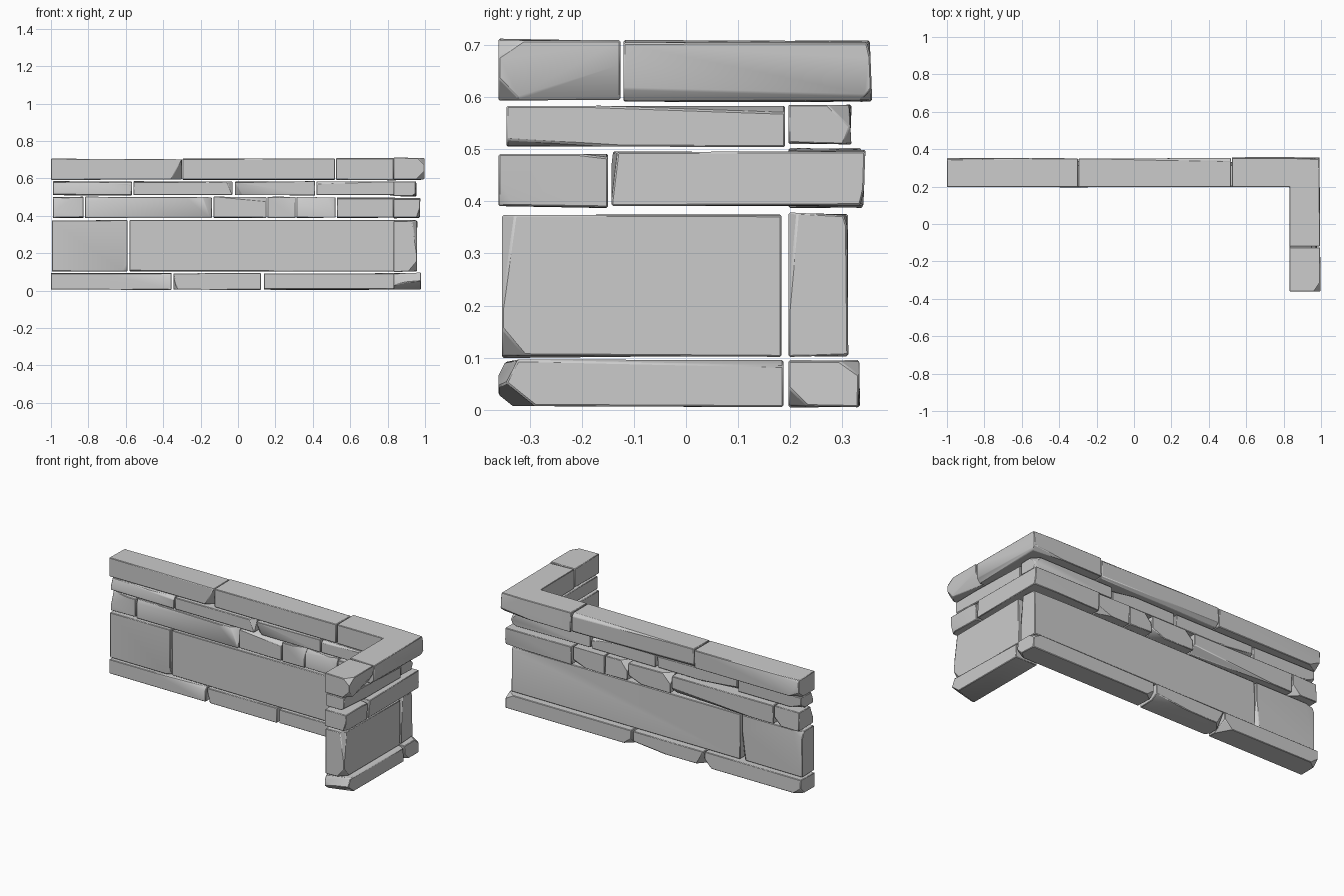
import bpy, bmesh, math, random
from mathutils import Vector

if "Cube" in bpy.data.objects:
    bpy.data.objects.remove(bpy.data.objects["Cube"])

random.seed(4)
INNER_Y, INNER_X = 0.197, 0.832   # flush inner faces of the two wall runs


def stone(name, outline, z0, z1, cuts=(), jitter=0.006):
    """Rough prism; each cut chips a bounding corner: ((sx,sy,sz),(dx,dy,dz))."""
    bm = bmesh.new()
    base = [bm.verts.new((x, y, z0)) for x, y in outline]
    face = bm.faces.new(base)
    ext = bmesh.ops.extrude_face_region(bm, geom=[face])
    tops = [v for v in ext['geom'] if isinstance(v, bmesh.types.BMVert)]
    bmesh.ops.translate(bm, verts=tops, vec=(0, 0, z1 - z0))
    bmesh.ops.recalc_face_normals(bm, faces=bm.faces[:])
    lo = Vector([min(v.co[i] for v in bm.verts) for i in range(3)])
    hi = Vector([max(v.co[i] for v in bm.verts) for i in range(3)])
    # uneven outer faces, tops and joints
    for v in bm.verts:
        if v.co.y > 0.25:
            v.co.y -= random.uniform(0, jitter)
        if v.co.x > 0.9:
            v.co.x -= random.uniform(0, jitter)
        v.co.z += random.uniform(0, jitter) * (1 if v.co.z < (z0 + z1) / 2 else -1)
    # chipped corners
    for s, d in cuts:
        p = Vector([hi[i] if s[i] > 0 else lo[i] for i in range(3)])
        n = Vector([s[i] / d[i] for i in range(3)]).normalized()
        q = p - Vector((s[0] * d[0], 0, 0))
        bmesh.ops.bisect_plane(bm, geom=bm.verts[:] + bm.edges[:] + bm.faces[:],
                               plane_co=q, plane_no=n, clear_outer=True)
        bmesh.ops.holes_fill(bm, edges=[e for e in bm.edges if e.is_boundary], sides=0)
    bmesh.ops.recalc_face_normals(bm, faces=bm.faces[:])
    me = bpy.data.meshes.new(name)
    bm.to_mesh(me)
    bm.free()
    ob = bpy.data.objects.new(name, me)
    bpy.context.collection.objects.link(ob)
    bev = ob.modifiers.new("worn_edges", 'BEVEL')
    bev.width, bev.segments = 0.003, 1
    bev.limit_method, bev.angle_limit = 'ANGLE', math.radians(40)
    bpy.ops.object.select_all(action='DESELECT')
    ob.select_set(True)
    bpy.context.view_layer.objects.active = ob
    bpy.ops.object.shade_smooth_by_angle(angle=math.radians(42))
    return ob


def rect(x0, x1, y0, y1):
    return [(x0, y0), (x1, y0), (x1, y1), (x0, y1)]


def corner(x0, x1, y0, y1):
    """L-shaped outline turning the corner between the two runs."""
    return [(x0, INNER_Y), (INNER_X, INNER_Y), (INNER_X, y0), (x1, y0), (x1, y1), (x0, y1)]


def long_run(course, z0, z1, depth, spans, chips={}):
    for i, (a, b) in enumerate(spans):
        stone(f"{course}_stone_{i + 1}", rect(a, b, INNER_Y, depth), z0, z1, chips.get(i, ()))


# Base course
long_run("base", 0.004, 0.097, 0.335, [(-1, -.355), (-.345, .122), (.138, .98)], {
    0: [((1, 1, -1), (.05, .09, .05)), ((-1, 1, -1), (.05, .04, .04)), ((1, -1, 1), (.5, .02, .025))],
    1: [((-1, 1, -1), (.05, .06, .09)), ((1, 1, -1), (.3, .05, .03)), ((-1, -1, -1), (.02, .03, .08))],
    2: [((1, 1, 1), (.06, .05, .035)), ((1, -1, -1), (.05, .04, .04)), ((-1, 1, -1), (.05, .04, .04))]})
stone("base_side_stone", rect(INNER_X, .98, -.36, .187), 0.004, 0.097,
      [((1, -1, -1), (.25, .075, .06)), ((1, -1, 1), (.25, .038, .075)), ((1, 1, 1), (.03, .6, .015))])

# Tall slab course
long_run("slab", 0.101, 0.379, 0.313, [(-.995, -.592), (-.58, .955)], {
    0: [((1, 1, -1), (.03, .03, .2)), ((1, -1, -1), (.03, .02, .05)), ((-1, 1, 1), (.08, .02, .05))],
    1: [((1, 1, 1), (.5, .012, .04)), ((1, -1, 1), (.02, .02, .2))]})
stone("slab_side_stone", rect(INNER_X, .96, -.353, .183), 0.099, 0.376,
      [((1, -1, -1), (.05, .05, .06)), ((1, -1, 1), (.03, .03, .2))])

# Small block course
long_run("block", 0.387, 0.503, 0.338,
         [(-.99, -.825), (-.818, -.14), (-.13, .152), (.158, .308), (.314, .52)], {
    0: [((-1, -1, 1), (.12, .03, .08)), ((1, 1, -1), (.05, .05, .05))],
    1: [((1, -1, 1), (.05, .04, .13)), ((-1, -1, 1), (.6, .012, .025)), ((1, 1, -1), (.6, .04, .04))],
    2: [((1, -1, 1), (.25, .03, .025)), ((-1, 1, 1), (.06, .05, .06)), ((1, 1, -1), (.1, .06, .04))],
    3: [((1, -1, 1), (.09, .03, .06)), ((-1, 1, 1), (.05, .06, .06))],
    4: [((-1, -1, 1), (.2, .02, .025)), ((1, -1, 1), (.05, .02, .06)), ((1, 1, -1), (.1, .04, .04))]})
stone("block_corner_stone", corner(.528, .975, -.143, .345), 0.387, 0.5,
      [((1, -1, 1), (.2, .012, .1)), ((1, 1, -1), (.3, .012, .05))])
stone("block_side_stone", rect(INNER_X, .975, -.36, -.15), 0.387, 0.496,
      [((1, 1, 1), (.06, .1, .012)), ((1, -1, -1), (.02, .04, .06))])

# Thin course
long_run("thin", 0.508, 0.586, 0.318, [(-.99, -.568), (-.56, -.03), (-.015, .412), (.42, .955)], {
    0: [((1, -1, 1), (.42, .02, .02)), ((-1, -1, 1), (.4, .02, .05)), ((-1, 1, -1), (.1, .05, .03))],
    1: [((-1, 1, -1), (.3, .04, .03)), ((1, -1, 1), (.03, .03, .07))],
    2: [((-1, -1, -1), (.04, .03, .07)), ((1, 1, 1), (.2, .04, .03))],
    3: [((1, 1, 1), (.05, .05, .05)), ((1, 1, -1), (.04, .02, .05)), ((-1, -1, 1), (.4, .015, .015))]})
stone("thin_side_stone", rect(INNER_X, .955, -.345, .19), 0.502, 0.586,
      [((1, 1, 1), (.05, .5, .016)), ((1, -1, -1), (.03, .3, .02))])

# Capping course
long_run("cap", 0.59, 0.708, 0.354, [(-1, -.3), (-.296, .518)], {
    0: [((1, -1, -1), (.06, .06, .12)), ((-1, 1, 1), (.9, .014, .02)), ((-1, 1, -1), (.08, .05, .04))],
    1: [((1, 1, 1), (.9, .02, .02)), ((-1, 1, -1), (1.5, .03, .03))]})
stone("cap_corner_stone", corner(.524, .995, -.12, .358), 0.588, 0.71,
      [((1, 1, -1), (.25, .03, .03)), ((1, 1, 1), (.3, .012, .05)), ((1, -1, -1), (.025, 1.2, .03))])
stone("cap_side_stone", rect(INNER_X, 1.0, -.36, -.126), 0.59, 0.713,
      [((1, 1, -1), (.05, .25, .08)), ((1, -1, 1), (.04, .06, .04)), ((1, -1, -1), (.05, .05, .05))])
